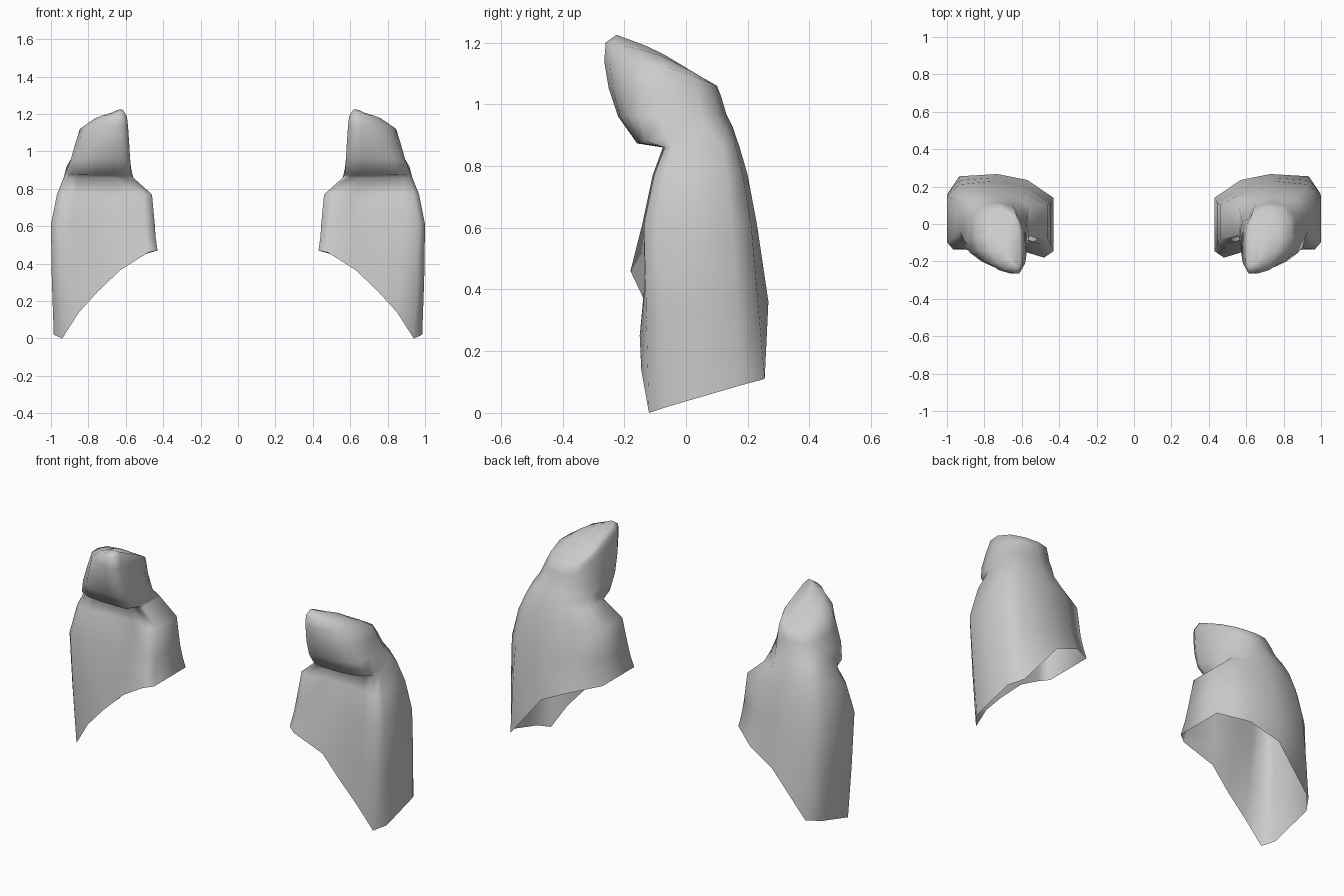
import bpy, bmesh, math

if "Cube" in bpy.data.objects:
    bpy.data.objects.remove(bpy.data.objects["Cube"])

# Normalised sections (u: inner to outer, v: front to back), same point order
BODY = [(0, .09), (.09, .0), (.3, .1), (.6, .07), (.8, .04), (.94, .015),
        (1, .12), (1, .78), (.88, .95), (.53, 1), (.25, .9), (0, .68)]
BRIM = [(0, .1), (.08, 0), (.28, .0), (.55, .0), (.8, .03), (.95, .1),
        (1, .3), (1, .75), (.86, .93), (.52, 1), (.22, .92), (0, .66)]
HOOD = [(0, .12), (.1, 0), (.28, .0), (.52, .05), (.76, .16), (.93, .34),
        (1, .55), (.97, .8), (.8, .95), (.5, 1), (.2, .93), (.02, .65)]
SHAPES = [BODY, BRIM, HOOD, HOOD]

# Slanted open hem, one point per section column
HEM = [(.43, -.145, .47), (.48, -.18, .46), (.63, -.135, .365), (.75, -.15, .25),
       (.85, -.145, .14), (.94, -.12, 0), (.985, -.06, .02), (.985, .18, .09),
       (.935, .255, .11), (.73, .267, .36), (.57, .235, .43), (.43, .14, .47)]

# Rows: x inner, x outer, y front, y back, z front, z back, shape blend, crown
ROWS = [(.445, 1.0, -.142, .23, .61, .61, 0, 0),
        (.46, .968, -.108, .2, .77, .77, 0, 0),
        (.56, .932, -.075, .174, .86, .86, .1, 0),
        (.572, .918, -.158, .15, .873, .93, 1, 0),
        (.577, .892, -.22, .13, .96, .97, 1.35, 0),
        (.582, .868, -.25, .114, 1.05, 1.025, 1.7, .01),
        (.588, .845, -.265, .1, 1.14, 1.06, 2, .025),
        (.594, .775, -.26, .075, 1.2, 1.074, 2, .025),
        (.61, .69, -.225, .05, 1.225, 1.085, 2, .015)]


def section(x0, x1, y0, y1, z0, z1, w, crown):
    k = int(w)
    pts = []
    for (au, av), (bu, bv) in zip(SHAPES[k], SHAPES[k + 1]):
        u, v = au + (bu - au) * (w - k), av + (bv - av) * (w - k)
        z = z0 + (z1 - z0) * v + crown * math.sin(math.pi * v) * (.3 + .7 * u)
        pts.append((x0 + (x1 - x0) * u, y0 + (y1 - y0) * v, z))
    return pts


# Loft from hem through the body to the hooked top
rings = [section(*r) for r in ROWS]
middle = [((a[0] + b[0]) / 2 + .003, (a[1] + b[1]) / 2, (a[2] + b[2]) / 2)
          for a, b in zip(HEM, rings[0])]
rings = [HEM, middle] + rings

bm = bmesh.new()
loops = [[bm.verts.new(p) for p in ring] for ring in rings]
n = len(HEM)
for low, high in zip(loops, loops[1:]):
    for i in range(n):
        j = (i + 1) % n
        bm.faces.new((low[i], low[j], high[j], high[i]))
bm.faces.new(loops[-1])
bmesh.ops.recalc_face_normals(bm, faces=bm.faces)
mesh = bpy.data.meshes.new("hooked_shell")
bm.to_mesh(mesh)
bm.free()

shell = bpy.data.objects.new("hooked_shell_pair", mesh)
bpy.context.collection.objects.link(shell)
bpy.context.view_layer.objects.active = shell
shell.select_set(True)
bpy.ops.object.shade_smooth_by_angle(angle=1.9)

# Matching left piece
mirror = shell.modifiers.new("mirror", 'MIRROR')
mirror.use_axis[0] = True
mirror.use_mirror_merge = False
